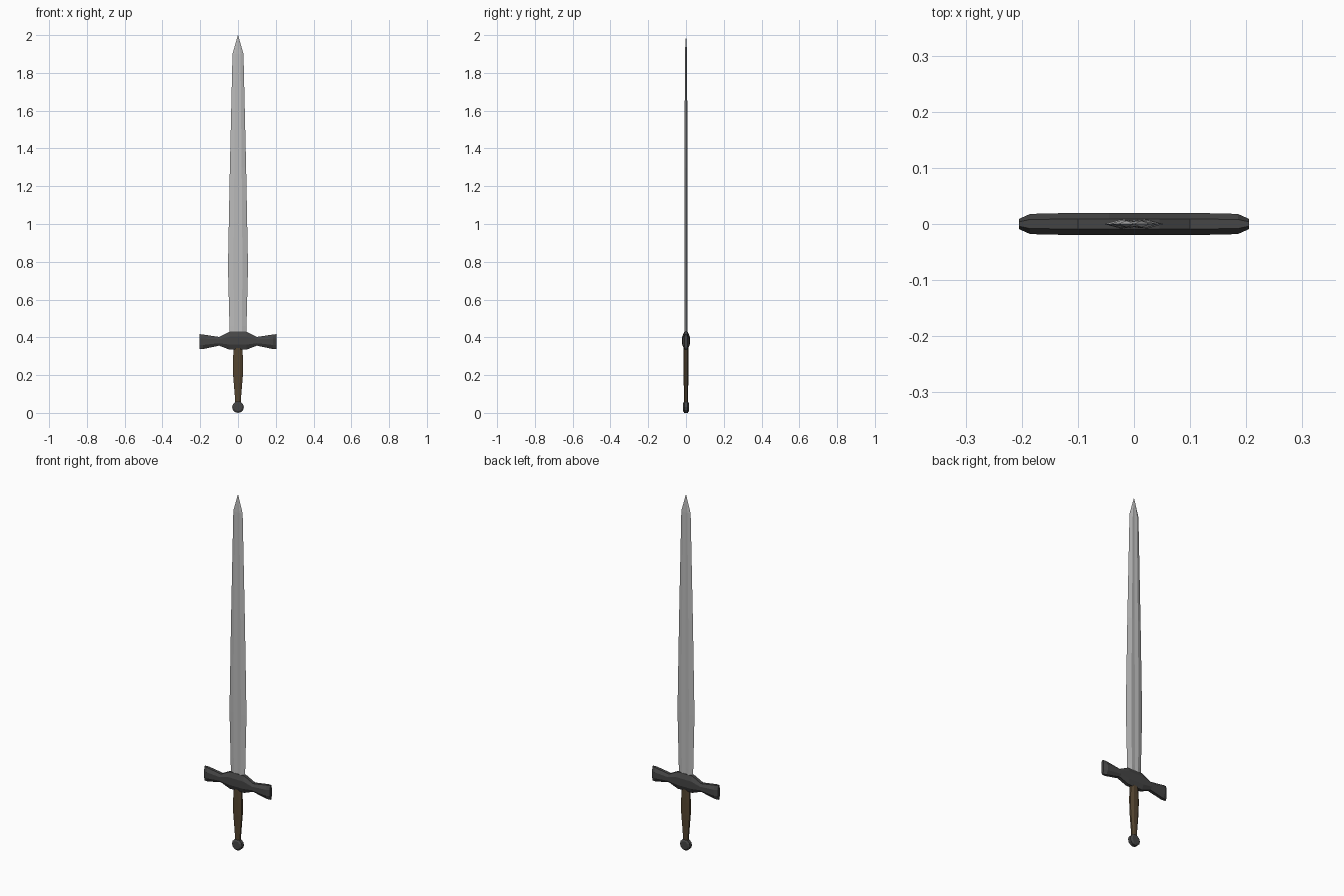
import bpy, bmesh
from math import pi, cos, sin

if "Cube" in bpy.data.objects:
    bpy.data.objects.remove(bpy.data.objects["Cube"])


def material(name, rgb):
    m = bpy.data.materials.new(name)
    m.diffuse_color = (*rgb, 1)
    m.use_nodes = True
    m.node_tree.nodes["Principled BSDF"].inputs["Base Color"].default_value = m.diffuse_color
    return m


def loft(name, rings, mat):
    """Skin a list of equal-length rings of points, closing both ends."""
    bm = bmesh.new()
    loops = [[bm.verts.new(p) for p in ring] for ring in rings]
    n = len(loops[0])
    for a, b in zip(loops, loops[1:]):
        for i in range(n):
            j = (i + 1) % n
            bm.faces.new((a[i], a[j], b[j], b[i]))
    bm.faces.new(loops[0])
    bm.faces.new(loops[-1])
    bmesh.ops.remove_doubles(bm, verts=bm.verts, dist=1e-5)
    bmesh.ops.recalc_face_normals(bm, faces=bm.faces)
    me = bpy.data.meshes.new(name)
    bm.to_mesh(me)
    bm.free()
    me.materials.append(mat)
    ob = bpy.data.objects.new(name, me)
    bpy.context.collection.objects.link(ob)
    return ob


steel = material("steel", (0.5, 0.5, 0.5))
iron = material("dark_iron", (0.06, 0.06, 0.06))
leather = material("leather", (0.09, 0.06, 0.03))


# Blade: thin section with a shallow central groove, tapering to a point
def blade_ring(z, w, t):
    half = [(w, 0), (0.45 * w, t), (0, 0.75 * t), (-0.45 * w, t)]
    return [(x, y, z) for x, y in half + [(-x, -y) for x, y in half]]


blade_profile = [(0.38, 0.043, 0.008), (0.46, 0.045, 0.008), (0.77, 0.053, 0.008),
                 (1.3, 0.043, 0.0075), (1.9, 0.029, 0.006), (1.998, 0.001, 0.0005)]
loft("blade", [blade_ring(*p) for p in blade_profile], steel)


# Crossguard: faceted bar, swollen in the middle and flared at the ends
def guard_ring(x, low, high, d):
    c = 0.28 * (high - low)
    return [(x, 0.45 * d, low), (x, d, low + c), (x, d, high - c), (x, 0.45 * d, high),
            (x, -0.45 * d, high), (x, -d, high - c), (x, -d, low + c), (x, -0.45 * d, low)]


guard_half = [(0.045, 0.335, 0.43, 0.02), (0.1, 0.356, 0.402, 0.02),
              (0.185, 0.338, 0.415, 0.018), (0.205, 0.337, 0.417, 0.009)]
guard = [(-x, *r) for x, *r in reversed(guard_half)] + guard_half
loft("crossguard", [guard_ring(*p) for p in guard], iron)


# Grip: eight-sided oval handle, widest above its middle
def grip_ring(z, w, d):
    return [(w * cos(a), d * sin(a), z) for a in (pi / 8 + i * pi / 4 for i in range(8))]


loft("grip", [grip_ring(*p) for p in [(0.05, 0.016, 0.011), (0.1, 0.019, 0.012),
                                      (0.2, 0.028, 0.014), (0.27, 0.029, 0.014),
                                      (0.35, 0.025, 0.013)]], leather)


# Pommel: chamfered disc facing front and back
def pommel_ring(y, r):
    return [(r * cos(i * pi / 6), y, 0.031 + r * sin(i * pi / 6)) for i in range(12)]


loft("pommel", [pommel_ring(*p) for p in [(-0.015, 0.022), (-0.009, 0.031),
                                          (0.009, 0.031), (0.015, 0.022)]], iron)
